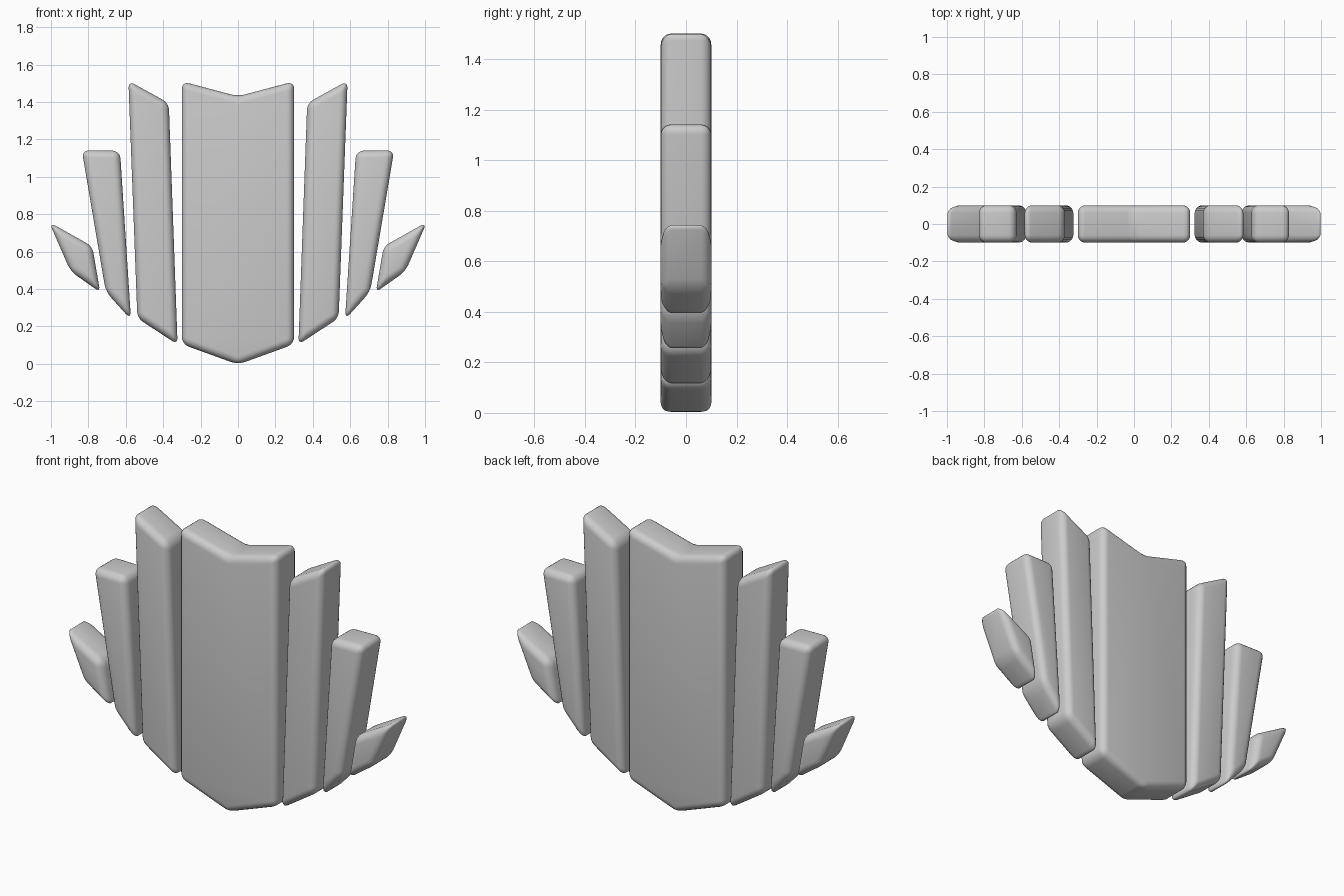
import bpy, bmesh

if "Cube" in bpy.data.objects:
    bpy.data.objects.remove(bpy.data.objects["Cube"])

HALF_DEPTH = 0.1
BEVEL = 0.04


def plate(name, outline):
    """Extrude an x/z outline through y and round every edge."""
    bm = bmesh.new()
    face = bm.faces.new([bm.verts.new((x, -HALF_DEPTH, z)) for x, z in outline])
    ext = bmesh.ops.extrude_face_region(bm, geom=[face])
    for v in ext["geom"]:
        if isinstance(v, bmesh.types.BMVert):
            v.co.y = HALF_DEPTH
    bmesh.ops.recalc_face_normals(bm, faces=bm.faces)
    for f in bm.faces:
        f.smooth = True
    mesh = bpy.data.meshes.new(name)
    bm.to_mesh(mesh)
    bm.free()
    obj = bpy.data.objects.new(name, mesh)
    bpy.context.collection.objects.link(obj)
    bevel = obj.modifiers.new("rounded_edges", 'BEVEL')
    bevel.width = BEVEL
    bevel.segments = 5
    bevel.limit_method = 'NONE'
    return obj


# Broad centre plate with a notched top and pointed foot
plate("center_plate", [(0, -0.004), (0.3, 0.105), (0.3, 1.51),
                       (0, 1.43), (-0.3, 1.51), (-0.3, 0.105)])

# Slats fanning outward: inner foot, outer foot, outer top, inner top
slats = {
    "inner_slat": [(0.323, 0.103), (0.538, 0.244), (0.586, 1.513), (0.37, 1.394)],
    "middle_slat": [(0.572, 0.236), (0.707, 0.386), (0.835, 1.142), (0.631, 1.139)],
    "outer_slat": [(0.737, 0.383), (0.895, 0.494), (1.01, 0.758), (0.779, 0.628)],
}
for name, pts in slats.items():
    for side, s in (("right", 1), ("left", -1)):
        plate(f"{name}_{side}", [(s * x, z) for x, z in pts])
